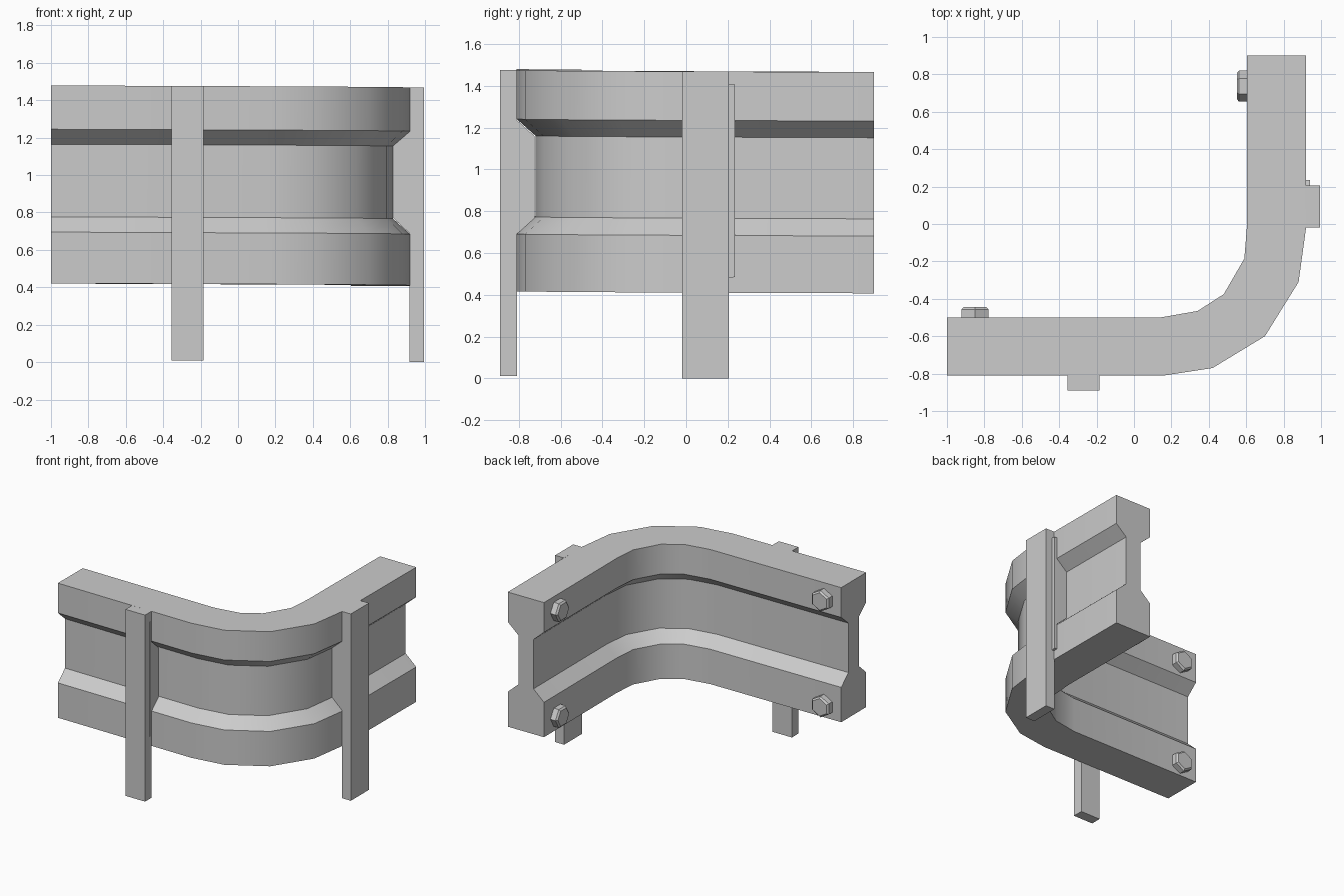
import bpy, bmesh, math
from mathutils import Vector, Matrix

if "Cube" in bpy.data.objects:
    bpy.data.objects.remove(bpy.data.objects["Cube"])


def make_object(name, bm, smooth=False):
    bmesh.ops.recalc_face_normals(bm, faces=bm.faces)
    mesh = bpy.data.meshes.new(name)
    bm.to_mesh(mesh)
    bm.free()
    obj = bpy.data.objects.new(name, mesh)
    bpy.context.collection.objects.link(obj)
    if smooth:
        bpy.ops.object.select_all(action='DESELECT')
        obj.select_set(True)
        bpy.context.view_layer.objects.active = obj
        bpy.ops.object.shade_smooth_by_angle(angle=math.radians(35))
    return obj


def loft(name, rings, smooth=False):
    bm = bmesh.new()
    loops = [[bm.verts.new(p) for p in ring] for ring in rings]
    n = len(loops[0])
    for a, b in zip(loops, loops[1:]):
        for i in range(n):
            j = (i + 1) % n
            bm.faces.new((a[i], a[j], b[j], b[i]))
    bm.faces.new(loops[0])
    bm.faces.new(loops[-1][::-1])
    return make_object(name, bm, smooth)


def box(name, lo, hi):
    bm = bmesh.new()
    bmesh.ops.create_cube(bm, size=1)
    lo, hi = Vector(lo), Vector(hi)
    for v in bm.verts:
        v.co = Vector(((lo[i] + hi[i]) / 2 + v.co[i] * (hi[i] - lo[i])) for i in range(3))
    return make_object(name, bm)


# Curved rail: grooved section (0 = outer face, 1 = inner face) swept round the corner
outer = [(-1, -.81), (.16, -.81), (.42, -.77), (.70, -.60), (.88, -.31), (.92, -.02), (.92, .9)]
inner = [(-1, -.5), (.14, -.5), (.34, -.465), (.48, -.375), (.59, -.185), (.605, 0), (.605, .9)]
half = [(0, .414), (0, .688), (.29, .77), (.29, 1.158), (0, 1.238), (0, 1.472)]
section = half + [(1 - t, z) for t, z in reversed(half)]
rings = []
for o, i in zip(outer, inner):
    ring = []
    for t, z in section:
        p = Vector(o).lerp(Vector(i), t)
        ring.append((p.x, p.y, z - .004 * (p.x + p.y)))   # slight sag along the rail
    rings.append(ring)
loft("guard_rail", rings, smooth=True)

# Posts on the outer face
box("front_post", (-.355, -.89, .01), (-.185, -.808, 1.476))
box("side_post", (.917, -.02, 0), (.995, .205, 1.468))

# Spacers filling the groove behind each post
groove = [(0, .688), (.088, .77), (.088, 1.158), (0, 1.238)]
front_profile = [(-.02, .5), (0, .5)] + groove + [(0, 1.4), (-.02, 1.4)]
loft("front_post_spacer",
     [[(x, -.812 + d, z) for d, z in front_profile] for x in (-.354, -.184)])
side_profile = [(-.022, .48), (0, .48)] + groove + [(0, 1.41), (-.022, 1.41)]
loft("side_post_spacer",
     [[(.918 - d, y, z + s * (.945 - z) * .01) for d, z in side_profile]
      for y, s in ((-.018, 0), (.2, 0), (.235, 1))])

# Hexagonal bolt heads on the inner face
for k, z in enumerate((.518, 1.35)):
    for name, pos, axis, spin in (("left_bolt", (-.85, -.477, z), 'X', 0),
                                  ("back_bolt", (.582, .737, z), 'Y', 0)):
        bm = bmesh.new()
        bmesh.ops.create_cone(bm, cap_ends=True, segments=6, radius1=.083, radius2=.083, depth=.065)
        front = [e for e in bm.edges if all(v.co.z > 0 for v in e.verts)]
        bmesh.ops.bevel(bm, geom=front, offset=.012, segments=1, affect='EDGES')
        angle = -math.pi / 2
        bm.transform(Matrix.Translation(pos) @ Matrix.Rotation(angle, 4, axis))
        make_object(f"{name}_{k + 1}", bm)
